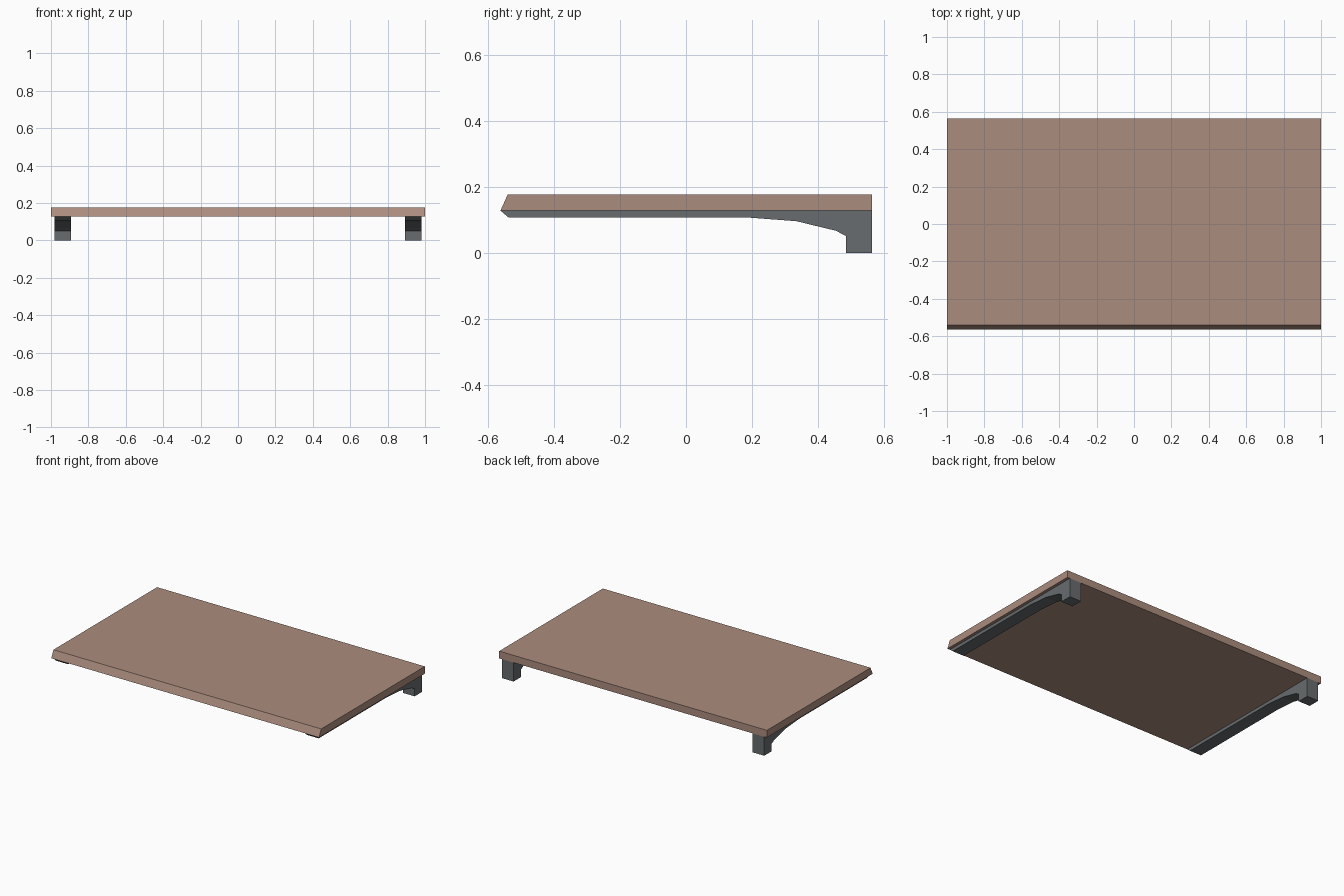
import bpy
import bmesh

if "Cube" in bpy.data.objects:
    bpy.data.objects.remove(bpy.data.objects["Cube"])


def material(name, rgb):
    m = bpy.data.materials.new(name)
    m.diffuse_color = (*rgb, 1.0)
    m.use_nodes = True
    m.node_tree.nodes["Principled BSDF"].inputs["Base Color"].default_value = m.diffuse_color
    return m


def extrude_profile(name, profile, x0, x1, mat):
    """Extrude a (y, z) outline along x into a closed solid."""
    bm = bmesh.new()
    face = bm.faces.new([bm.verts.new((x0, y, z)) for y, z in profile])
    geom = bmesh.ops.extrude_face_region(bm, geom=[face])["geom"]
    moved = [v for v in geom if isinstance(v, bmesh.types.BMVert)]
    bmesh.ops.translate(bm, verts=moved, vec=(x1 - x0, 0, 0))
    bmesh.ops.recalc_face_normals(bm, faces=bm.faces)
    mesh = bpy.data.meshes.new(name)
    bm.to_mesh(mesh)
    bm.free()
    mesh.materials.append(mat)
    obj = bpy.data.objects.new(name, mesh)
    bpy.context.collection.objects.link(obj)
    return obj


wood = material("brown wood", (0.41, 0.265, 0.21))
metal = material("dark grey metal", (0.138, 0.15, 0.156))

# Shelf board with a slanted front edge
board = [(-0.563, 0.128), (-0.541, 0.177), (0.565, 0.177), (0.565, 0.128)]
extrude_profile("shelf_board", board, -1.0, 1.0, wood)

# Curved bracket under each end, with a foot at the back
bracket = [(-0.563, 0.128), (-0.538, 0.107), (0.19, 0.107), (0.335, 0.096),
           (0.455, 0.067), (0.485, 0.051), (0.485, 0.0), (0.565, 0.0),
           (0.565, 0.128)]
for side, x0, x1 in (("left", -0.98, -0.893), ("right", 0.893, 0.98)):
    extrude_profile(side + "_bracket", bracket, x0, x1, metal)
